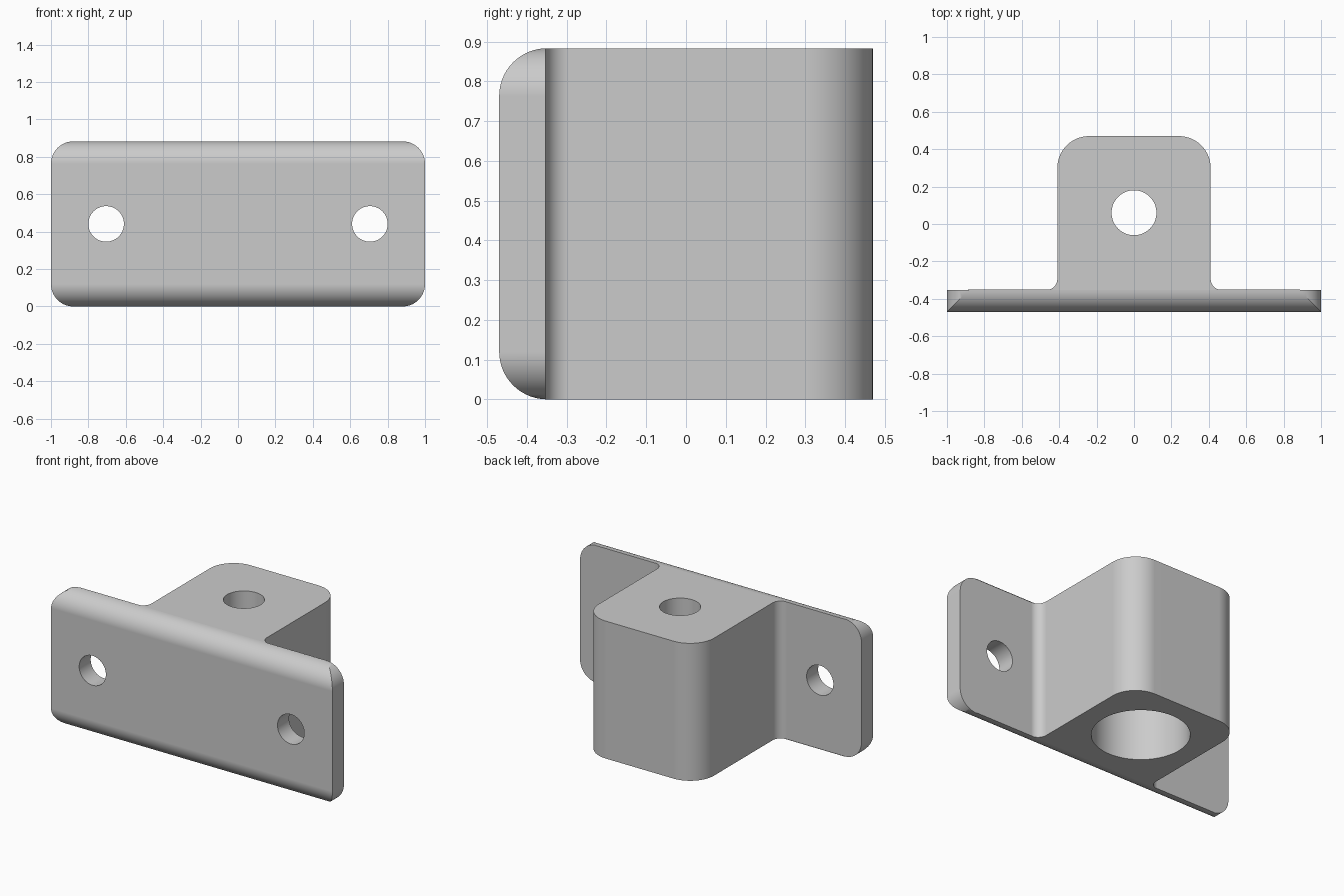
import bpy, bmesh, math
from mathutils import Matrix, Vector

cube = bpy.data.objects.get("Cube")
if cube:
    bpy.data.objects.remove(cube, do_unlink=True)

HEIGHT = 0.883
FRONT, PLATE_BACK, BACK = -0.47, -0.353, 0.47
BLOCK = 0.41            # half width of the rear block
BORE_Y = 0.06

grey = bpy.data.materials.new("plain grey")
grey.use_nodes = True
grey.diffuse_color = (0.6, 0.6, 0.6, 1)
bsdf = next(n for n in grey.node_tree.nodes if n.type == 'BSDF_PRINCIPLED')
bsdf.inputs["Base Color"].default_value = grey.diffuse_color


def arc(cx, cy, r, start, end, steps=14):
    """Points along a circular arc, angles in degrees."""
    angles = [math.radians(start + (end - start) * i / steps) for i in range(steps + 1)]
    return [(cx + r * math.cos(a), cy + r * math.sin(a)) for a in angles]


def make_object(name, bm):
    bmesh.ops.recalc_face_normals(bm, faces=bm.faces)
    mesh = bpy.data.meshes.new(name)
    bm.to_mesh(mesh)
    bm.free()
    mesh.materials.append(grey)
    obj = bpy.data.objects.new(name, mesh)
    bpy.context.collection.objects.link(obj)
    return obj


def cylinder(name, centre, radius, depth, along_y=False):
    bm = bmesh.new()
    turn = Matrix.Rotation(math.radians(90 if along_y else 0), 4, 'X')
    bmesh.ops.create_cone(bm, cap_ends=True, segments=64, radius1=radius, radius2=radius,
                          depth=depth, matrix=Matrix.Translation(centre) @ turn)
    return make_object(name, bm)


# Plan outline: thin mounting flange, filleted into a block with rounded back corners
fillet, corner = 0.06, 0.17
half = [(1, FRONT), (1, PLATE_BACK)]
half += arc(BLOCK + fillet, PLATE_BACK + fillet, fillet, 270, 180)
half += arc(BLOCK - corner, BACK - corner, corner, 0, 90)
outline = half + [(-x, y) for x, y in reversed(half)]

bm = bmesh.new()
base = bm.faces.new([bm.verts.new((x, y, 0)) for x, y in outline])
raised = bmesh.ops.extrude_face_region(bm, geom=[base])
bmesh.ops.translate(bm, vec=Vector((0, 0, HEIGHT)),
                    verts=[v for v in raised["geom"] if isinstance(v, bmesh.types.BMVert)])

# Rounded flange corners
ends = [e for e in bm.edges
        if all(abs(v.co.x) > 0.99 for v in e.verts)
        and abs(e.verts[0].co.z - e.verts[1].co.z) < 0.01]
bmesh.ops.bevel(bm, geom=ends, offset=0.12, segments=14, profile=0.5, affect='EDGES')
bracket = make_object("bracket", bm)

# Holes: two flange bolt holes, a through hole and a wide bore from below
BORE_DEPTH = 0.7
cutters = [cylinder("bolt_hole", (side * 0.705, FRONT, HEIGHT / 2), 0.095, 0.6, True)
           for side in (-1, 1)]
cutters.append(cylinder("through_hole", (0, BORE_Y, HEIGHT / 2), 0.12, 2))
cutters.append(cylinder("wide_bore", (0, BORE_Y, 0), 0.283, 2 * BORE_DEPTH))

bpy.ops.object.select_all(action='DESELECT')
bracket.select_set(True)
bpy.context.view_layer.objects.active = bracket
for cutter in cutters:
    cut = bracket.modifiers.new(cutter.name, 'BOOLEAN')
    cut.operation = 'DIFFERENCE'
    cut.solver = 'EXACT'
    cut.object = cutter
    bpy.ops.object.modifier_apply(modifier=cut.name)
    bpy.data.objects.remove(cutter, do_unlink=True)

# Smooth curves, flat planes, crisp edges
bpy.ops.object.shade_smooth_by_angle(angle=math.radians(30))
weighted = bracket.modifiers.new("flat planes", 'WEIGHTED_NORMAL')
weighted.keep_sharp = True
